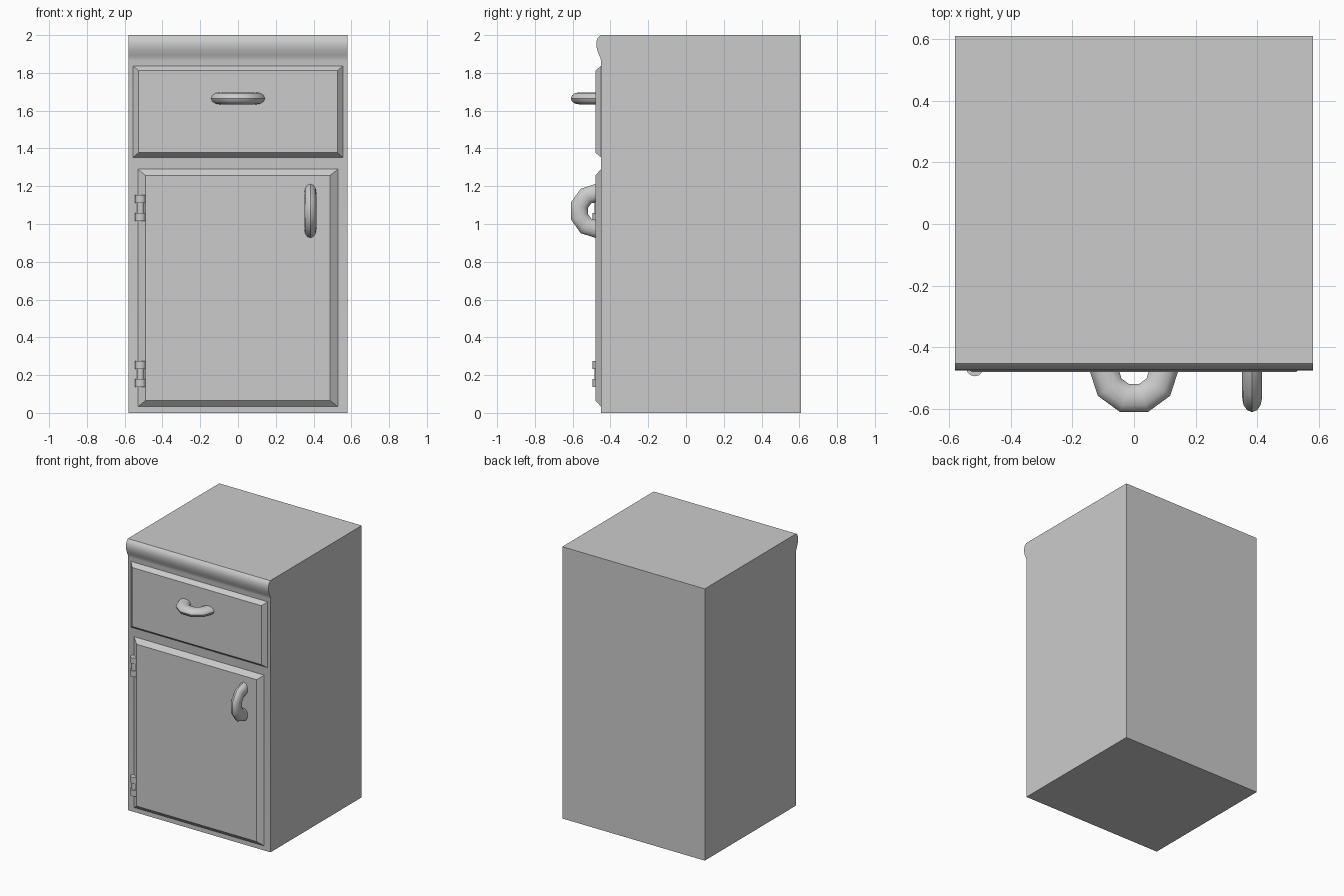
import bpy, bmesh, math
from mathutils import Vector

if "Cube" in bpy.data.objects:
    bpy.data.objects.remove(bpy.data.objects["Cube"])


def finish(name, bm, smooth=False):
    bmesh.ops.recalc_face_normals(bm, faces=bm.faces)
    me = bpy.data.meshes.new(name)
    bm.to_mesh(me)
    bm.free()
    ob = bpy.data.objects.new(name, me)
    bpy.context.collection.objects.link(ob)
    if smooth:
        bpy.ops.object.select_all(action='DESELECT')
        ob.select_set(True)
        bpy.context.view_layer.objects.active = ob
        bpy.ops.object.shade_smooth_by_angle(angle=math.radians(40))
    return ob


def body(name, profile, half_width, smooth):
    """Extrude a (y, z) side profile across x."""
    bm = bmesh.new()
    face = bm.faces.new([bm.verts.new((-half_width, y, z)) for y, z in profile])
    ext = bmesh.ops.extrude_face_region(bm, geom=[face])
    verts = [g for g in ext["geom"] if isinstance(g, bmesh.types.BMVert)]
    bmesh.ops.translate(bm, verts=verts, vec=(2 * half_width, 0, 0))
    return finish(name, bm, smooth)


def panel(name, x0, x1, z0, z1, bevel_x, bevel_z):
    """Raised panel with sloping edges on the cabinet front."""
    bm = bmesh.new()
    bmesh.ops.create_cube(bm, size=1)
    for v in bm.verts:
        front = v.co.y < 0
        sx, sz = math.copysign(1, v.co.x), math.copysign(1, v.co.z)
        v.co = ((x1 if sx > 0 else x0) - sx * bevel_x * front,
                -0.48 if front else -0.449,
                (z1 if sz > 0 else z0) - sz * bevel_z * front)
    return finish(name, bm)


def handle(name, centre, along):
    """Half ring pull: five coarse bends with an oval cross-section."""
    bm = bmesh.new()
    out = Vector((0, -1, 0))
    side = along.cross(out)
    rings = []
    for i in range(6):
        a = math.radians(-90 + 36 * i)
        radial = along * math.sin(a) + out * math.cos(a)
        ring = []
        for j in range(12):
            t = math.tau * j / 12
            ring.append(bm.verts.new(centre + radial * (0.0975 + 0.0475 * math.cos(t))
                                     + side * 0.032 * math.sin(t)))
        rings.append(ring)
    for a, b in zip(rings, rings[1:]):
        for j in range(12):
            k = (j + 1) % 12
            bm.faces.new((a[j], a[k], b[k], b[j]))
    bm.faces.new(rings[0])
    bm.faces.new(rings[-1])
    return finish(name, bm, True)


def cylinder(name, radius, z0, z1):
    bpy.ops.mesh.primitive_cylinder_add(vertices=12, radius=radius, depth=z1 - z0,
                                        location=(-0.516, -0.465, (z0 + z1) / 2))
    ob = bpy.context.object
    ob.name = name
    bpy.ops.object.shade_smooth_by_angle(angle=math.radians(40))


# Cabinet box with the rounded moulding along its top front edge
body("cabinet_body", [(0.61, 0), (0.61, 2.0), (-0.453, 2.0), (-0.466, 1.987),
                      (-0.474, 1.968), (-0.475, 1.945), (-0.470, 1.92),
                      (-0.460, 1.895), (-0.453, 1.88), (-0.45, 1.865),
                      (-0.45, 0)], 0.58, True)

# Drawer front and door
panel("drawer_front", -0.557, 0.557, 1.352, 1.838, 0.031, 0.026)
panel("door", -0.532, 0.53, 0.032, 1.291, 0.043, 0.034)

# Pull handles
handle("drawer_handle", Vector((0, -0.472, 1.665)), Vector((1, 0, 0)))
handle("door_handle", Vector((0.383, -0.472, 1.069)), Vector((0, 0, 1)))

# Hinges: a pin between two knuckles
for label, z in (("upper", 1.085), ("lower", 0.206)):
    cylinder(label + "_hinge_pin", 0.02, z - 0.03, z + 0.03)
    cylinder(label + "_hinge_knuckle_top", 0.029, z + 0.026, z + 0.069)
    cylinder(label + "_hinge_knuckle_bottom", 0.029, z - 0.069, z - 0.026)
